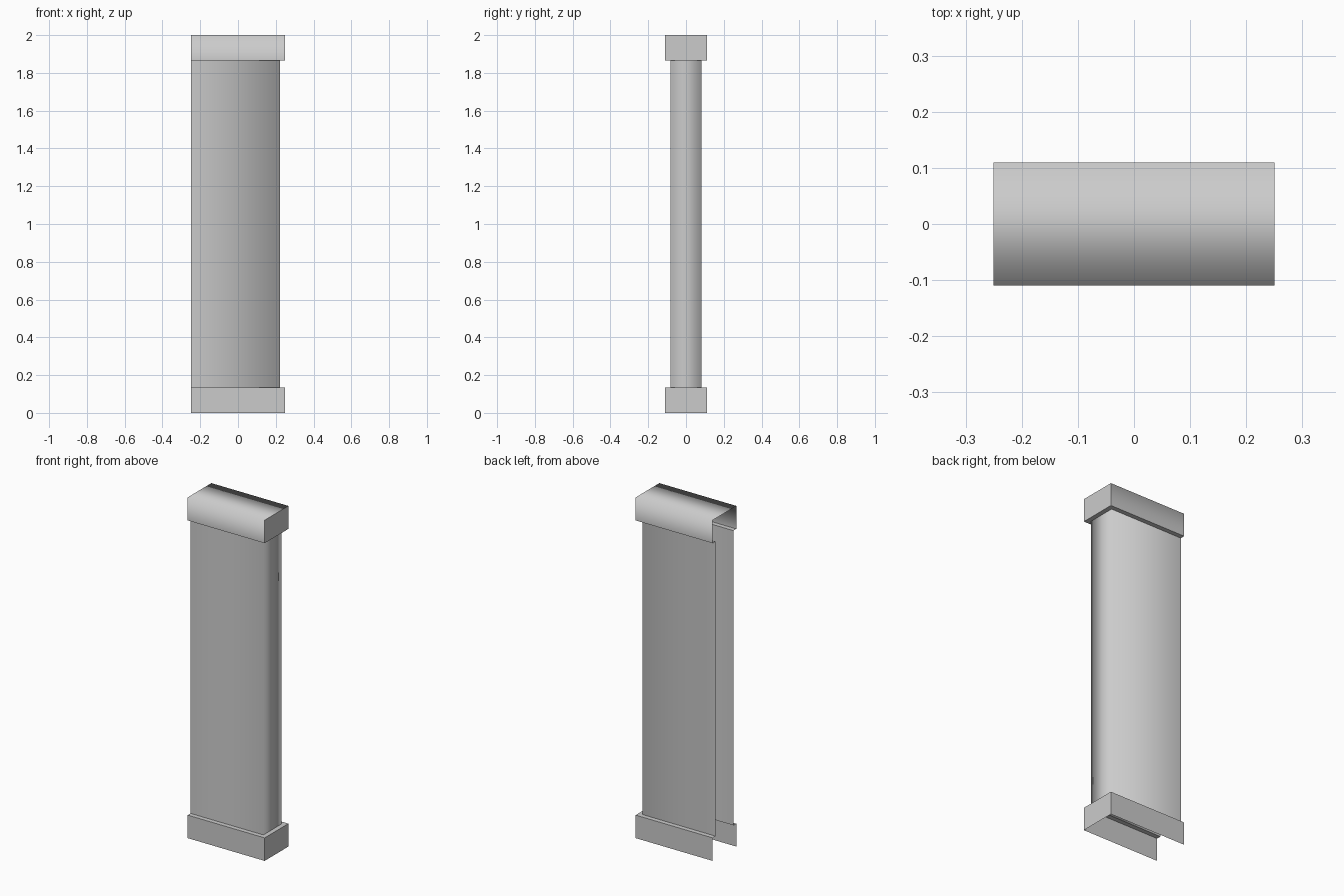
import bpy

cube = bpy.data.objects.get("Cube")
if cube:
    bpy.data.objects.remove(cube, do_unlink=True)

stone = bpy.data.materials.new("light_grey_stone")
stone.use_nodes = True
COLOUR = (0.6, 0.6, 0.6, 1)
stone.diffuse_color = COLOUR
stone.node_tree.nodes["Principled BSDF"].inputs["Base Color"].default_value = COLOUR

END_X = 0.25            # half length
BLOCK_Y = 0.11          # half depth of base and cap
LEDGE = 0.027           # overhang past the shaft
HEIGHT = 2.0
BLOCK_H = 0.135


def outline(inset, z):
    """Three-sided plan, open on the -x end, running front, +x side, back."""
    x, y = END_X - inset, BLOCK_Y - inset
    return [(-END_X, -y, z), (x, -y, z), (x, y, z), (-END_X, y, z)]


def sheet(name, lower, upper, smooth=False, split=False):
    """Skin two point rows with quads; split keeps each face separate."""
    verts, faces = [], []
    if split:
        for i in range(len(lower) - 1):
            n = len(verts)
            verts += [lower[i], lower[i + 1], upper[i + 1], upper[i]]
            faces.append((n, n + 1, n + 2, n + 3))
    else:
        n = len(lower)
        verts = lower + upper
        faces = [(i, i + 1, n + i + 1, n + i) for i in range(n - 1)]
    mesh = bpy.data.meshes.new(name)
    mesh.from_pydata(verts, [], faces)
    mesh.materials.append(stone)
    for p in mesh.polygons:
        p.use_smooth = smooth
    obj = bpy.data.objects.new(name, mesh)
    bpy.context.collection.objects.link(obj)
    return obj


low, high = BLOCK_H, HEIGHT - BLOCK_H

# Base: walls and the ledge around the shaft, open underneath
sheet("base_walls", outline(0, 0), outline(0, low), split=True)
sheet("base_ledge", outline(0, low), outline(LEDGE, low))

# Shaft: softly shaded hollow sheet
sheet("shaft", outline(LEDGE, low), outline(LEDGE, high), smooth=True)

# Cap: ledge below, one smooth strip over front, top and back, flat end
sheet("cap_ledge", outline(LEDGE, high), outline(0, high))
section = [(-BLOCK_Y, high), (-BLOCK_Y, HEIGHT), (BLOCK_Y, HEIGHT), (BLOCK_Y, high)]
sheet("cap_cover",
      [(END_X, y, z) for y, z in section],
      [(-END_X, y, z) for y, z in section], smooth=True)
sheet("cap_end", outline(0, high)[1:3], outline(0, HEIGHT)[1:3])
